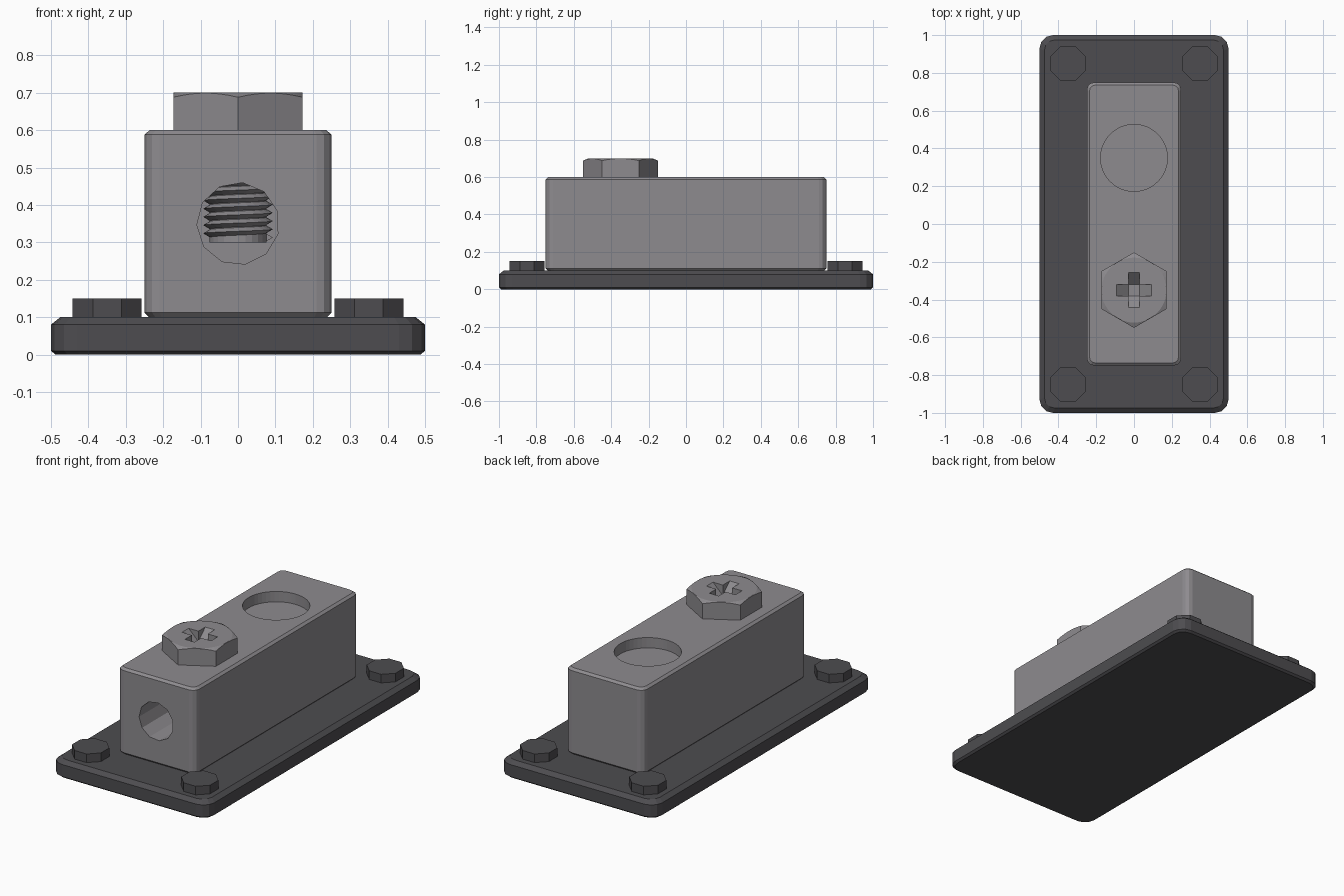
import bpy, bmesh, math
from mathutils import Vector

if "Cube" in bpy.data.objects:
    bpy.data.objects.remove(bpy.data.objects["Cube"])


def material(name, rgb):
    m = bpy.data.materials.new(name)
    m.diffuse_color = (*rgb, 1)
    m.use_nodes = True
    m.node_tree.nodes["Principled BSDF"].inputs["Base Color"].default_value = m.diffuse_color
    return m


GREY = material("grey_metal", (0.27, 0.26, 0.275))
DARK = material("dark_metal", (0.075, 0.073, 0.08))


def finish(bm, name, mat):
    bmesh.ops.recalc_face_normals(bm, faces=bm.faces)
    me = bpy.data.meshes.new(name)
    bm.to_mesh(me)
    bm.free()
    ob = bpy.data.objects.new(name, me)
    bpy.context.collection.objects.link(ob)
    me.materials.append(mat)
    return ob


def loft(bm, rings):
    """Closed solid through a list of equally long rings."""
    vs = [[bm.verts.new(p) for p in r] for r in rings]
    n = len(vs[0])
    for a, b in zip(vs, vs[1:]):
        for i in range(n):
            j = (i + 1) % n
            bm.faces.new((a[i], a[j], b[j], b[i]))
    bm.faces.new(vs[0][::-1])
    bm.faces.new(vs[-1])


def rounded_rect(hx, hy, r, z, seg=3):
    pts = []
    for k, (sx, sy) in enumerate(((1, 1), (-1, 1), (-1, -1), (1, -1))):
        for s in range(seg + 1):
            a = math.pi / 2 * (k + s / seg)
            pts.append((sx * (hx - r) + r * math.cos(a), sy * (hy - r) + r * math.sin(a), z))
    return pts


def rounded_slab(name, hx, hy, r, levels, mat):
    bm = bmesh.new()
    loft(bm, [rounded_rect(hx - d, hy - d, r - d * 0.5, z) for z, d in levels])
    return finish(bm, name, mat)


def circle(r, z, n, turn=0.0):
    return [(r * math.cos(turn + 2 * math.pi * i / n),
             r * math.sin(turn + 2 * math.pi * i / n), z) for i in range(n)]


def cylinder(name, r, z0, z1, n, mat, turn=0.0):
    bm = bmesh.new()
    loft(bm, [circle(r, z0, n, turn), circle(r, z1, n, turn)])
    return finish(bm, name, mat)


def cut(ob, cutter):
    m = ob.modifiers.new("cut", 'BOOLEAN')
    m.operation = 'DIFFERENCE'
    m.solver = 'EXACT'
    m.object = cutter
    bpy.context.view_layer.update()
    me = bpy.data.meshes.new_from_object(ob.evaluated_get(bpy.context.evaluated_depsgraph_get()))
    ob.modifiers.clear()
    ob.data = me
    bpy.data.objects.remove(cutter)


# Base plate and main block
rounded_slab("base_plate", 0.5, 1.0, 0.07,
             [(0, 0.012), (0.01, 0), (0.08, 0), (0.1, 0.025)], DARK)
block = rounded_slab("terminal_block", 0.25, 0.75, 0.04,
                     [(0.1, 0.012), (0.112, 0), (0.588, 0), (0.6, 0.014)], GREY)

# Round recess in the top
c = cylinder("recess_cutter", 0.177, 0.54, 0.7, 48, GREY)
c.location = (0, 0.35, 0)
cut(block, c)

# Wire hole in the front
c = cylinder("wire_cutter", 0.11, -0.9, -0.1, 11, GREY, math.radians(80))
c.rotation_euler = (-math.pi / 2, 0, 0)
c.location = (0, 0, 0.35)
cut(block, c)

# Corner bolts
for sx, nx in ((-1, "left"), (1, "right")):
    for sy, ny in ((-1, "front"), (1, "back")):
        b = cylinder(f"bolt_{ny}_{nx}", 0.1, 0.09, 0.15, 8, DARK, math.pi / 8)
        b.location = (sx * 0.35, sy * 0.85, 0)

# Hex screw head, corners rounded off by a shallow cone
SCREW_Y, APO, STEPS = -0.35, 0.173, 8
sides, top = [], []
for i in range(6 * STEPS):
    a = math.pi / 6 + 2 * math.pi * i / (6 * STEPS)
    off = (i % STEPS) / STEPS * math.pi / 3 - math.pi / 6
    r = APO / math.cos(off)
    d = Vector((math.cos(a), math.sin(a), 0))
    sides.append((d * r, 0.699 - (r - APO) * 0.42))
    top.append(d * (APO - 0.001) + Vector((0, 0, 0.7)))
bm = bmesh.new()
loft(bm, [[p + Vector((0, 0, 0.59)) for p, z in sides],
          [p + Vector((0, 0, z)) for p, z in sides], top])
head = finish(bm, "screw_head", GREY)
head.location.y = SCREW_Y

# Cross slot with floors sloping to the middle
for turn in (0, math.pi / 2):
    bm = bmesh.new()
    loft(bm, [[(x, y, z) for x, y in ((-l, -0.03), (l, -0.03), (l, 0.03), (-l, 0.03))]
              for z, l in ((0.64, 0.03), (0.7, 0.093), (0.75, 0.093))])
    c = finish(bm, "slot_cutter", GREY)
    c.rotation_euler.z = turn
    c.location.y = SCREW_Y
    cut(head, c)

# Threaded shaft seen through the wire hole
shaft = cylinder("screw_shaft", 0.076, 0.3, 0.595, 24, GREY)
shaft.location.y = SCREW_Y
PITCH, SEG, TURNS = 0.022, 24, 9
bm = bmesh.new()
rows = []
for i in range(SEG * TURNS + 1):
    a, z = 2 * math.pi * i / SEG, 0.302 + PITCH * i / SEG
    rows.append([bm.verts.new((r * math.cos(a), r * math.sin(a), z + dz))
                 for r, dz in ((0.075, 0), (0.093, PITCH / 2), (0.075, PITCH * 0.98))])
for p, q in zip(rows, rows[1:]):
    for k in range(3):
        m = (k + 1) % 3
        bm.faces.new((p[k], q[k], q[m], p[m]))
bm.faces.new(rows[0])
bm.faces.new(rows[-1][::-1])
thread = finish(bm, "screw_thread", GREY)
thread.location.y = SCREW_Y
